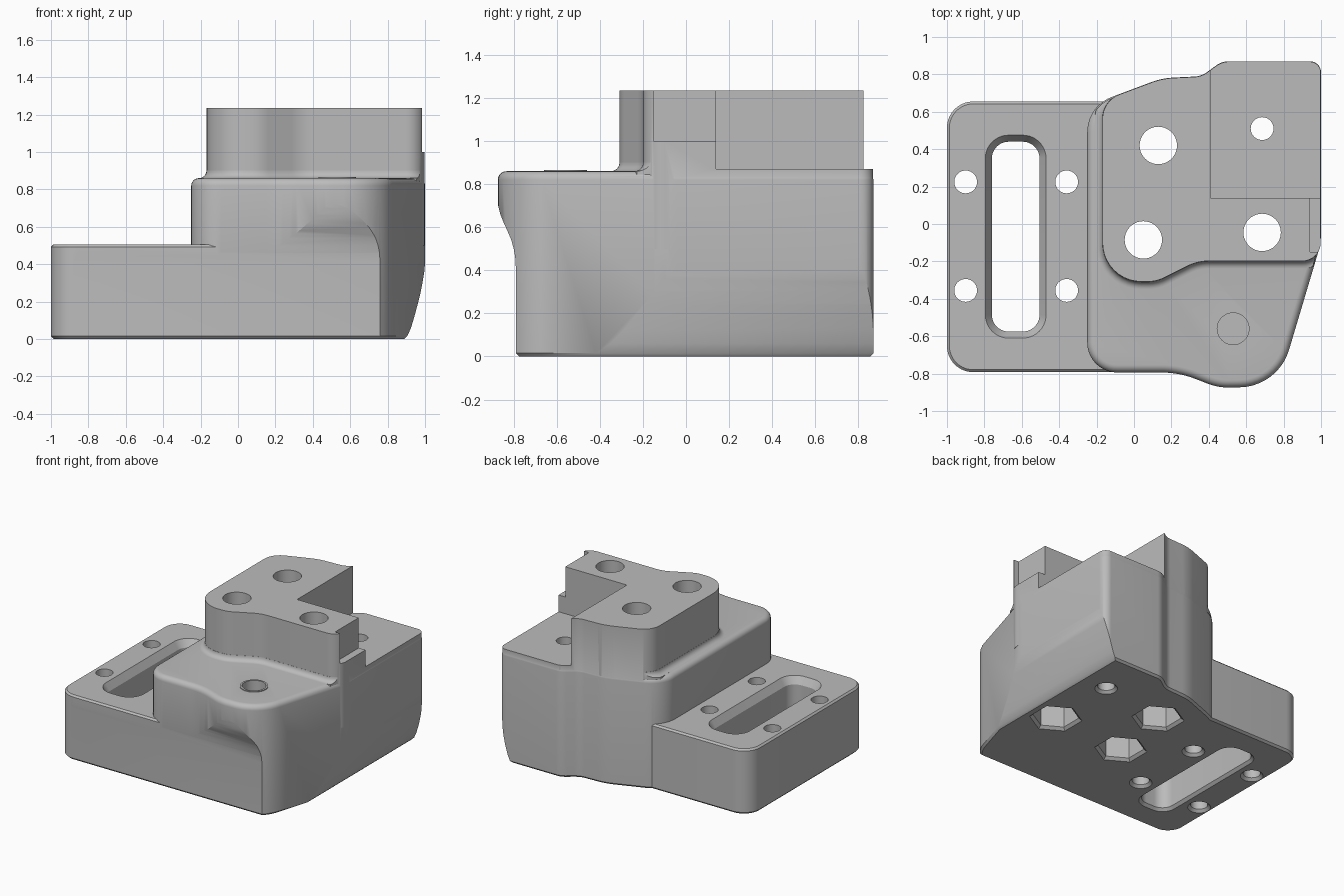
import bpy, bmesh, math
from mathutils import Vector

cube = bpy.data.objects.get("Cube")
if cube:
    bpy.data.objects.remove(cube, do_unlink=True)

grey = bpy.data.materials.new("plain_grey")
grey.use_nodes = True
GREY = (0.5, 0.5, 0.5, 1)
grey.diffuse_color = GREY
grey.node_tree.nodes["Principled BSDF"].inputs["Base Color"].default_value = GREY


def rounded(corners, steps=10):
    """Counter-clockwise outline from (x, y, radius) corners."""
    pts = []
    for i, (x, y, r) in enumerate(corners):
        p = Vector((x, y))
        if r == 0:
            pts.append(p)
            continue
        u = (Vector(corners[i - 1][:2]) - p).normalized()
        v = (Vector(corners[(i + 1) % len(corners)][:2]) - p).normalized()
        half = u.angle(v) / 2
        c = p + (u + v).normalized() * (r / math.sin(half))
        d0 = p + u * (r / math.tan(half)) - c
        d1 = p + v * (r / math.tan(half)) - c
        a0 = math.atan2(d0.y, d0.x)
        turn = math.atan2(d0.x * d1.y - d0.y * d1.x, d0.dot(d1))
        for s in range(steps + 1):
            a = a0 + turn * s / steps
            pts.append(c + Vector((math.cos(a), math.sin(a))) * r)
    return pts


def ring(x, y, r, sides=40, start=0.0):
    step = math.tau / sides
    return [Vector((x + r * math.cos(start + i * step),
                    y + r * math.sin(start + i * step))) for i in range(sides)]


def inset(pts, d):
    """Move every edge of a counter-clockwise outline inward by d."""
    out = []
    for i, p in enumerate(pts):
        e1 = (p - pts[i - 1]).normalized()
        e2 = (pts[(i + 1) % len(pts)] - p).normalized()
        n1, n2 = Vector((-e1.y, e1.x)), Vector((-e2.y, e2.x))
        out.append(p + (n1 + n2) * (d / (1 + n1.dot(n2))))
    return out


def loft(name, outline, levels, place=lambda a, b, h: (a, b, h)):
    """Solid through copies of the outline at (height, inset) levels."""
    bm = bmesh.new()
    rows = [[bm.verts.new(place(p.x, p.y, h)) for p in inset(outline, d)]
            for h, d in levels]
    n = len(outline)
    for low, high in zip(rows, rows[1:]):
        for i in range(n):
            j = (i + 1) % n
            bm.faces.new((low[i], low[j], high[j], high[i]))
    bm.faces.new(rows[0][::-1])
    bm.faces.new(rows[-1])
    bmesh.ops.recalc_face_normals(bm, faces=bm.faces)
    mesh = bpy.data.meshes.new(name)
    bm.to_mesh(mesh)
    bm.free()
    obj = bpy.data.objects.new(name, mesh)
    bpy.context.collection.objects.link(obj)
    return obj


def box(name, x0, y0, z0, x1, y1, z1):
    return loft(name, [Vector(p) for p in ((x0, y0), (x1, y0), (x1, y1), (x0, y1))],
                [(z0, 0), (z1, 0)])


def combine(target, other, operation):
    mod = target.modifiers.new("cut", "BOOLEAN")
    mod.operation, mod.object, mod.solver = operation, other, "EXACT"
    bpy.context.view_layer.objects.active = target
    bpy.ops.object.modifier_apply(modifier=mod.name)
    bpy.data.objects.remove(other, do_unlink=True)


# Outlines; the upper block shares the back of the main body
back = [(1, 0.87, 0.06), (0.47, 0.87, 0.12), (0.36, 0.79, 0.12), (0.15, 0.78, 0.4)]
body_line = rounded([(-0.25, -0.794, 0.16), (0.24, -0.794, 0.5), (0.45, -0.875, 0.3),
                     (0.77, -0.87, 0.28), (1, -0.1, 0.4)] + back + [(-0.25, 0.63, 0.2)])
top_line = rounded([(-0.17, -0.31, 0.21), (0.12, -0.31, 0.2), (0.34, -0.2, 0.25),
                    (1, -0.2, 0.1)] + back + [(-0.17, 0.66, 0.14)])
plate_line = rounded([(-1, -0.792, 0.14), (0.2, -0.792, 0), (0.2, 0.655, 0),
                      (-1, 0.655, 0.14)])
quarter = [math.radians(a) for a in range(0, 91, 15)]

# Main body with rounded top rim
R = 0.04
body = loft("mount_body", body_line, [(0, 0.015), (0.015, 0)] +
            [(0.82 + R * math.sin(a), R * (1 - math.cos(a))) for a in quarter])

# Low side plate
combine(body, loft("side_plate", plate_line,
                   [(0, 0.015), (0.015, 0), (0.492, 0), (0.505, 0.013)]), "UNION")

# Upper block with a cove at its foot
combine(body, loft("upper_block", top_line, [(0.5, 0.002), (1.235, 0.002)]), "UNION")
cove = loft("cove", top_line, [(0.845, -R)] +
            [(0.9 - R * math.cos(a), -R * (1 - math.sin(a)) + 0.001) for a in quarter])
combine(cove, loft("cove_limit", body_line, [(0.5, 0.006), (1.5, 0.006)]), "INTERSECT")
combine(body, cove, "UNION")

# Raised rim of the front hole
combine(body, loft("hole_rim", ring(0.53, -0.56, 0.1), [(0.8, 0), (0.866, 0)]), "UNION")

# Curved lower right side and the front swelling
side = [(-1.5, -0.015), (0.875, -0.015), (0.905, 0.015), (0.925, 0.06), (0.943, 0.12),
        (0.959, 0.18), (0.974, 0.24), (0.986, 0.3), (0.996, 0.36), (1.002, 0.43),
        (1.002, 2), (-1.5, 2)]
combine(body, loft("side_limit", [Vector(p) for p in side], [(-2, 0), (2, 0)],
                   lambda a, b, h: (a, h, b)), "INTERSECT")
front = [(2, -0.01), (2, 2), (-0.876, 2), (-0.876, 0.74), (-0.872, 0.7), (-0.862, 0.66),
         (-0.846, 0.62), (-0.828, 0.58), (-0.811, 0.54), (-0.8, 0.5), (-0.793, 0.46),
         (-0.79, 0.41), (-0.79, 0.015), (-0.765, -0.01)]
combine(body, loft("front_limit", [Vector(p) for p in front], [(-2, 0), (2, 0)],
                   lambda a, b, h: (h, a, b)), "INTERSECT")

# Rear pocket and side notch in the upper block
combine(body, box("rear_pocket", 0.41, 0.14, 0.87, 2, 2, 2), "DIFFERENCE")
combine(body, box("side_notch", 0.94, -0.15, 1.0, 2, 1, 2), "DIFFERENCE")

# Long slot with flared top
slot = rounded([(-0.76, -0.575, 0.09), (-0.505, -0.575, 0.09),
                (-0.505, 0.44, 0.09), (-0.76, 0.44, 0.09)])
combine(body, loft("slot", slot, [(-0.01, -0.03), (0.02, 0), (0.45, 0),
                                  (0.505, -0.035), (0.6, -0.035)]), "DIFFERENCE")

# Small screw holes, countersunk below
screws = [(x, y) for x in (-0.9, -0.36) for y in (-0.355, 0.225)] + [(0.685, 0.51)]
for x, y in screws:
    combine(body, loft("screw_hole", ring(x, y, 0.061),
                       [(-0.01, -0.03), (0.02, 0), (2, 0)]), "DIFFERENCE")

# Large bolt holes with hexagonal nut pockets below
for x, y in [(0.13, 0.42), (0.05, -0.085), (0.685, -0.045)]:
    combine(body, loft("nut_pocket", ring(x, y, 0.165, 6, math.pi / 6),
                       [(-0.01, -0.03), (0.02, 0), (0.3, 0)]), "DIFFERENCE")
    combine(body, loft("bolt_hole", ring(x, y, 0.1), [(0.1, 0), (2, 0)]), "DIFFERENCE")

# Blind front hole
combine(body, loft("front_hole", ring(0.53, -0.56, 0.085), [(0.6, 0), (2, 0)]),
        "DIFFERENCE")

# Finish
body.data.materials.clear()
body.data.materials.append(grey)
for face in body.data.polygons:
    face.material_index = 0
bpy.ops.object.select_all(action="DESELECT")
body.select_set(True)
bpy.context.view_layer.objects.active = body
bpy.ops.object.shade_smooth_by_angle(angle=math.radians(30))
